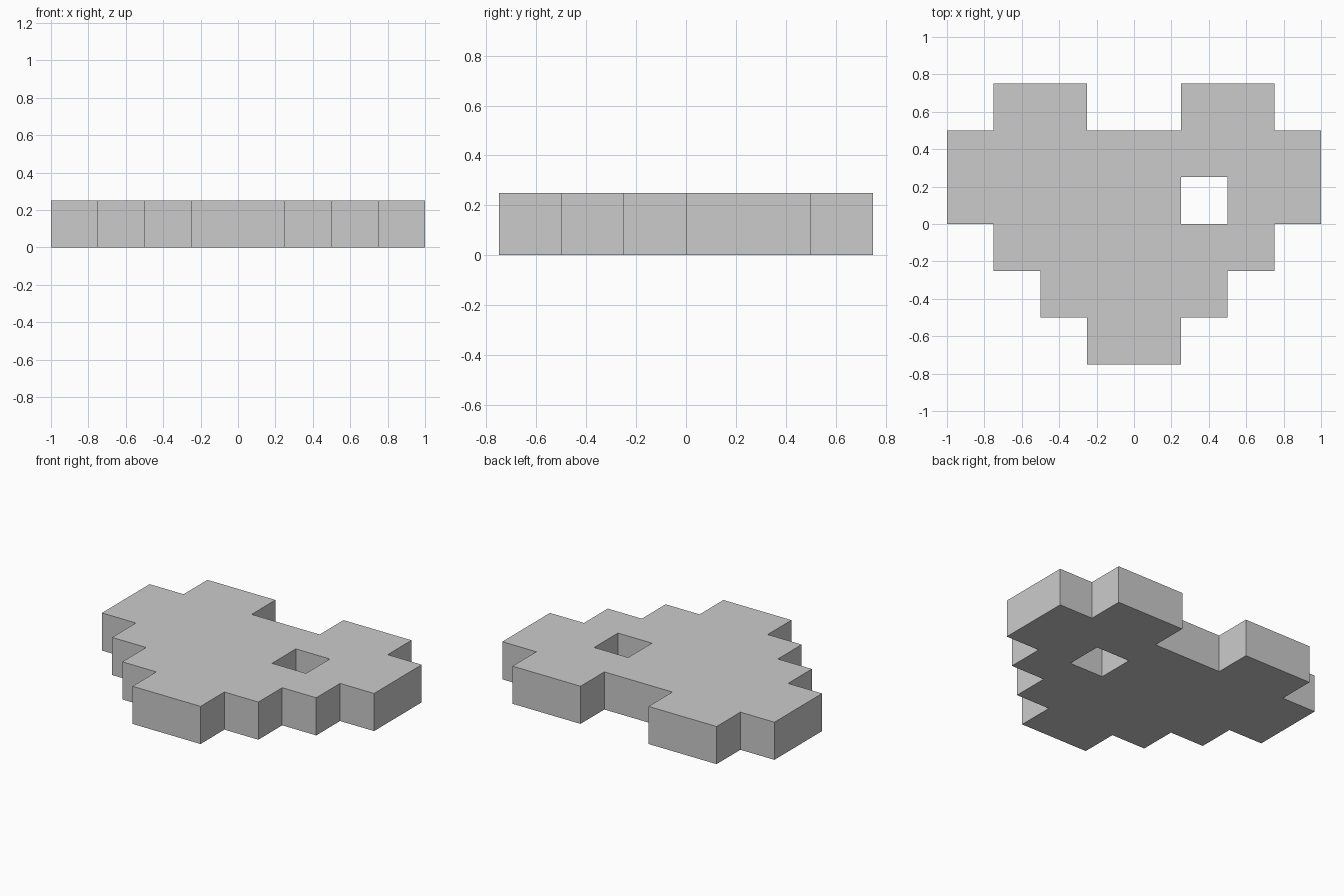
import bpy, bmesh

if "Cube" in bpy.data.objects:
    bpy.data.objects.remove(bpy.data.objects["Cube"])

CELL = 0.25
# Pixel map seen from above, back row first; the gap in row three is the square hole
ROWS = [
    ".##..##.",
    "########",
    "#####.##",
    ".######.",
    "..####..",
    "...##...",
]

# Flat heart outline made of square cells
bm = bmesh.new()
for r, row in enumerate(ROWS):
    for c, mark in enumerate(row):
        if mark == "#":
            x = (c - len(row) / 2) * CELL
            y = (len(ROWS) / 2 - r - 1) * CELL
            corners = [(0, 0), (CELL, 0), (CELL, CELL), (0, CELL)]
            bm.faces.new([bm.verts.new((x + dx, y + dy, 0)) for dx, dy in corners])
bmesh.ops.remove_doubles(bm, verts=bm.verts, dist=0.001)

mesh = bpy.data.meshes.new("pixel_heart")
bm.to_mesh(mesh)
bm.free()
heart = bpy.data.objects.new("pixel_heart", mesh)
bpy.context.collection.objects.link(heart)

# Slab thickness, grown upward from the ground
slab = heart.modifiers.new("thickness", 'SOLIDIFY')
slab.thickness = CELL
slab.offset = 1
